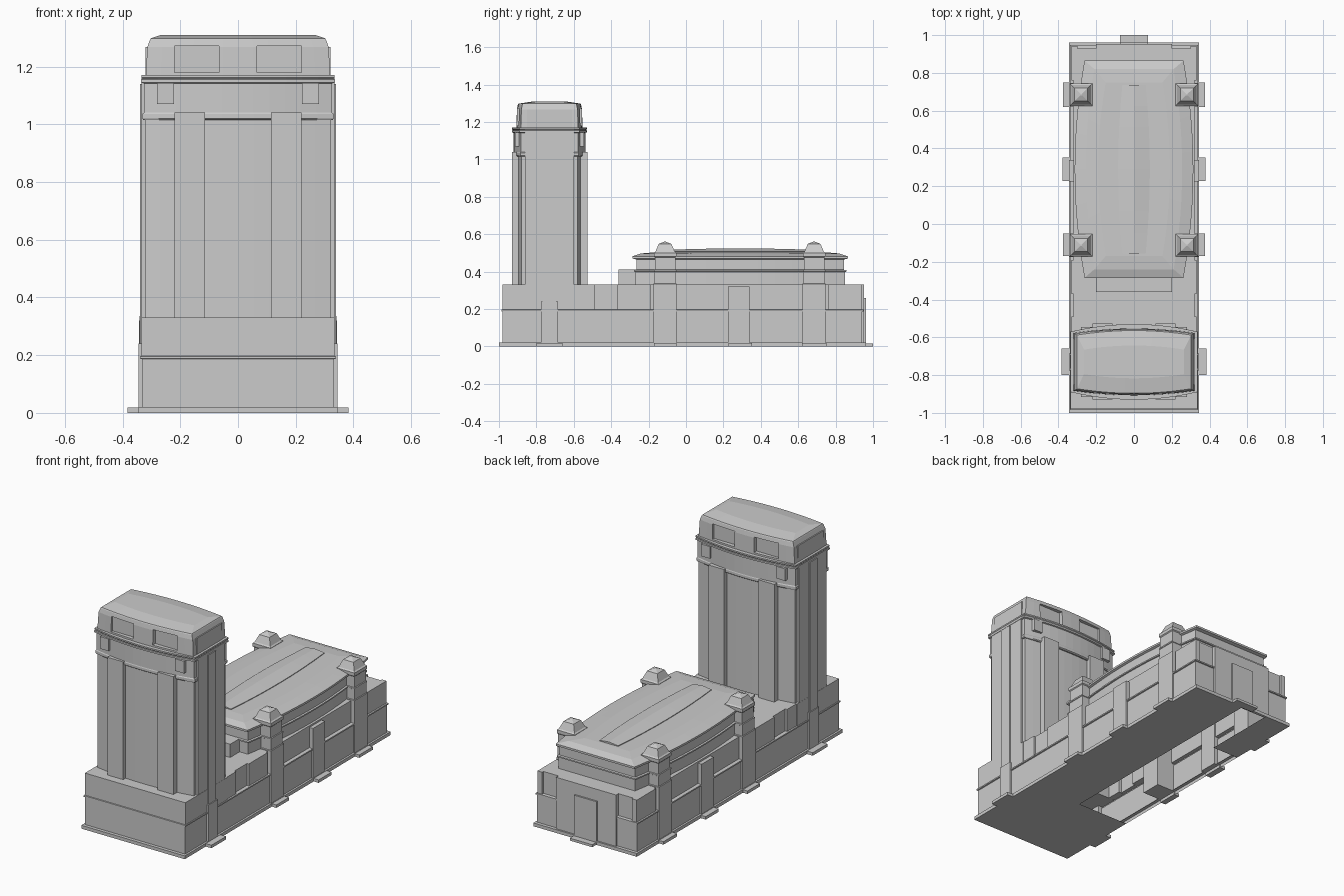
import bpy, bmesh, math

if "Cube" in bpy.data.objects:
    bpy.data.objects.remove(bpy.data.objects["Cube"])


def finish(name, bm):
    bmesh.ops.recalc_face_normals(bm, faces=bm.faces)
    me = bpy.data.meshes.new(name)
    bm.to_mesh(me)
    bm.free()
    ob = bpy.data.objects.new(name, me)
    bpy.context.collection.objects.link(ob)
    return ob


def loft(name, rings, bottom=True, top=True):
    """Skin a stack of (outline, z) rings with equal point counts."""
    bm = bmesh.new()
    loops = [[bm.verts.new((x, y, z)) for x, y in pts] for pts, z in rings]
    n = len(loops[0])
    for a, b in zip(loops, loops[1:]):
        for i in range(n):
            j = (i + 1) % n
            bm.faces.new((a[i], a[j], b[j], b[i]))
    if bottom:
        bm.faces.new(loops[0][::-1])
    if top:
        bm.faces.new(loops[-1])
    return finish(name, bm)


def rect(x0, x1, y0, y1):
    return [(x0, y0), (x1, y0), (x1, y1), (x0, y1)]


def box(name, x0, x1, y0, y1, z0, z1):
    r = rect(x0, x1, y0, y1)
    return loft(name, [(r, z0), (r, z1)])


def pair(name, x0, x1, y0, y1, z0, z1):
    """The same box on the right and the left side."""
    return [box(name + "_right", x0, x1, y0, y1, z0, z1),
            box(name + "_left", -x1, -x0, y0, y1, z0, z1)]


def bow(half_len, half_wid, bulge, n=12):
    """Rectangle whose long sides bow outward; length runs along the first axis."""
    side = []
    for i in range(n + 1):
        t = -1 + 2 * i / n
        side.append((t * half_len, -half_wid - bulge * (1 - t * t)))
    return side + [(-x, -y) for x, y in side]


TY = -0.73   # tower centre
HY = 0.29    # hall centre


def tower_ring(hx, hy, bulge):
    return [(x, y + TY) for x, y in bow(hx, hy, bulge)]


def hall_ring(hl, hw, bulge):
    return [(-y, x + HY) for x, y in bow(hl, hw, bulge)]


# Plinth skirt, with a partly open underside
loft("plinth", [(rect(-.345, .345, -1, .962), 0), (rect(-.345, .345, -1, .962), .02),
                (rect(-.325, .325, -.975, .935), .02)], bottom=False, top=False)
for i, r in enumerate([(-.345, .345, -1, -.48), (0, .345, -.48, .962), (-.345, -.17, .5, .962)]):
    loft("floor_plate_%d" % i, [(rect(*r), 0)], bottom=False)

# Podium shell with a string course
loft("podium", [(rect(-w, w, -f, b), z) for w, f, b, z in [
    (.333, .98, .942, .02), (.333, .98, .942, .186), (.34, .986, .948, .188),
    (.34, .986, .948, .196), (.319, .975, .93, .198), (.319, .975, .93, .33)]], bottom=False)
box("podium_front_block", -.335, .335, -.98, -.58, .196, .33)
for i, (y0, y1) in enumerate([(-.37, -.19), (.76, .942), (-.58, -.49)]):
    pair("podium_side_pier_%d" % i, .3, .331, y0, y1, .196, .33)
box("podium_back_bay", -.2, .2, .92, .952, .02, .33)
box("back_door", -.075, .075, .93, .962, .02, .26)
box("back_step", -.075, .075, .95, 1.0, 0, .015)

# Side doors and their steps
pair("side_door", .31, .343, .225, .34, .02, .32)
pair("tower_side_door", .31, .345, -.775, -.685, .02, .24)
for y, hy, x in [(.685, .065, .375), (.29, .062, .378), (-.11, .06, .375), (-.73, .07, .383)]:
    pair("side_step", .34, x, y - hy, y + hy, 0, .018)

# Hall: bowed upper storey and shallow hipped roof
loft("hall", [(hall_ring(l, w, b), z) for l, w, b, z in [
    (.56, .255, .05, .33), (.56, .255, .05, .398), (.567, .262, .05, .4),
    (.567, .262, .05, .408), (.555, .252, .05, .41), (.555, .252, .05, .465),
    (.575, .262, .052, .47), (.575, .262, .052, .482),
    (.53, .21, .045, .497), (.46, .15, .04, .503)]], bottom=False)
box("hall_front_porch", -.2, .2, -.36, -.25, .33, .41)

# Ridged skylight along the hall roof
sky = bmesh.new()
prev = None
for i in range(9):
    t = -1 + i / 4
    w = .062 + .022 * (1 - t * t)
    y = HY + .445 * t
    zr = .512 + .01 * (1 - t * t)
    row = [sky.verts.new(p) for p in [(-w, y, .49), (-w, y, .507), (0, y, zr + .002),
                                      (w, y, .507), (w, y, .49)]]
    if prev:
        for k in range(4):
            sky.faces.new((prev[k], prev[k + 1], row[k + 1], row[k]))
    if i in (0, 8):
        sky.faces.new(row)
    prev = row
finish("skylight", sky)

# Four corner pylons with pyramidal caps
for cx in (-.28, .28):
    for cy in (-.112, .685):
        def sq(h):
            return rect(cx - h, cx + h, cy - h, cy + h)
        loft("pylon", [(sq(h), z) for h, z in [
            (.062, .02), (.062, .335), (.057, .337), (.057, .398), (.06, .4), (.06, .408),
            (.055, .41), (.055, .475), (.06, .48), (.06, .5), (.052, .506),
            (.034, .548), (.004, .56)]])

# Tower shaft with side slabs, slits and projecting strips
shaft = tower_ring(.322, .15, .03)
loft("tower_shaft", [(shaft, .3), (shaft, 1.05)])
pair("tower_side_slab", .3, .334, TY - .13, TY + .13, .3, 1.16)
pair("tower_side_slit", .32, .34, TY - .036, TY + .036, .24, 1.14)
pair("tower_strip", .115, .22, TY - .2, TY + .203, .32, 1.04)

# Tower band and cornice
loft("tower_band", [(tower_ring(w, h, b), z) for w, h, b, z in [
    (.328, .153, .035, 1.015), (.332, .155, .04, 1.02), (.332, .155, .04, 1.035),
    (.326, .153, .04, 1.04), (.326, .153, .04, 1.142), (.336, .16, .04, 1.145),
    (.336, .16, .04, 1.155), (.331, .156, .04, 1.157), (.335, .16, .04, 1.162),
    (.335, .16, .04, 1.17)]])
pair("band_bracket", .222, .28, TY - .185, TY + .185, 1.07, 1.143)

# Crown with a low sloped roof and recessed windows
crown = loft("tower_crown", [(tower_ring(w, h, b), z) for w, h, b, z in [
    (.32, .153, .024, 1.165), (.314, .15, .024, 1.268), (.305, .145, .024, 1.293),
    (.302, .142, .024, 1.298), (.265, .065, .022, 1.31)]])
for sx in (-1, 1):
    for sy in (-1, 1):
        xs = sorted((.065 * sx, .22 * sx))
        ys = sorted((TY + .15 * sy, TY + .25 * sy))
        cutter = box("window_cutter", *xs, *ys, 1.18, 1.272)
        cutter.hide_render = True
        cutter.hide_viewport = True
        m = crown.modifiers.new("window", 'BOOLEAN')
        m.operation = 'DIFFERENCE'
        m.solver = 'EXACT'
        m.object = cutter
pair("crown_side_panel", .29, .321, TY - .12, TY + .12, 1.165, 1.268)
